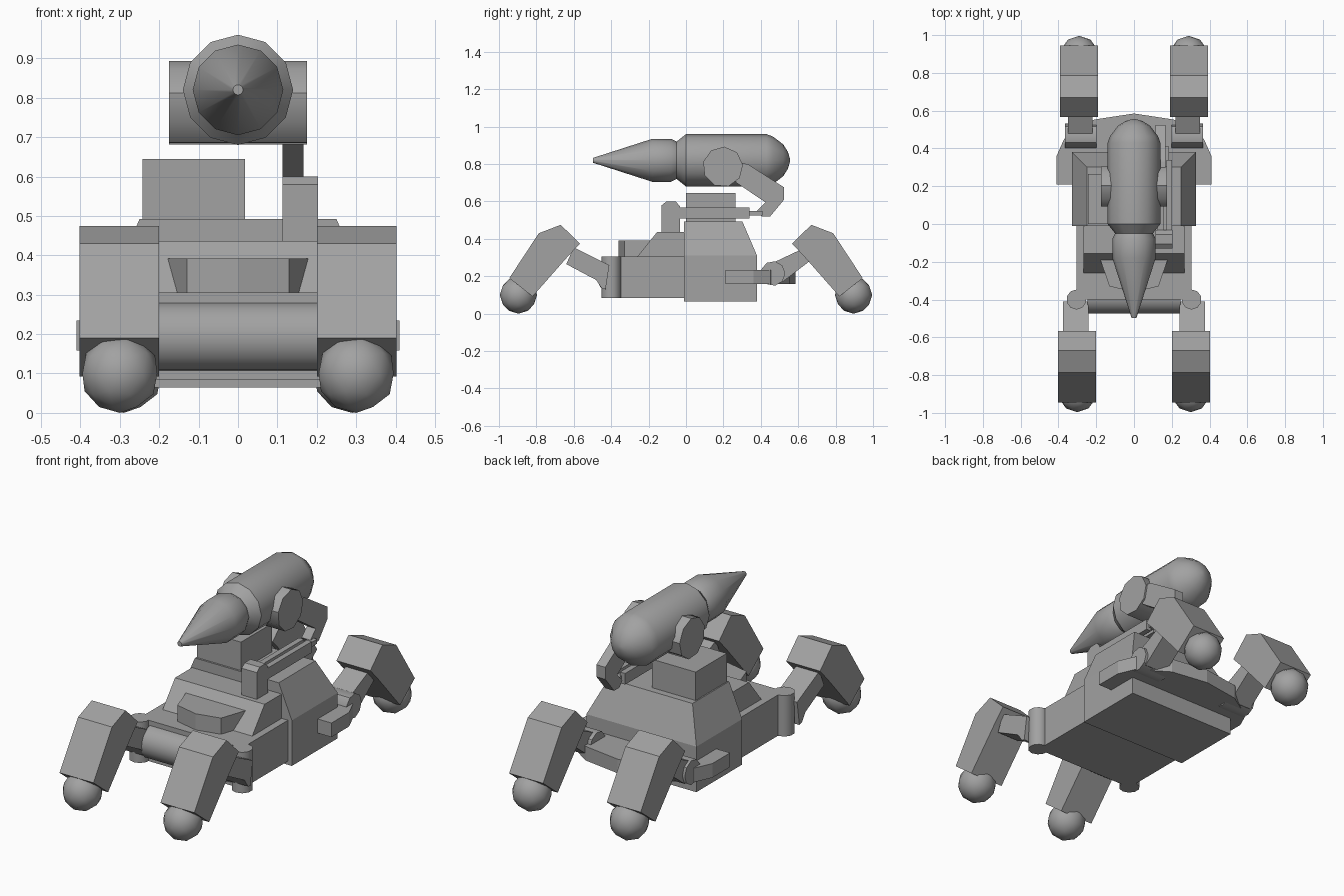
import bpy, bmesh, math
from mathutils import Vector, Matrix

if "Cube" in bpy.data.objects:
    bpy.data.objects.remove(bpy.data.objects["Cube"])

grey = bpy.data.materials.new("plain grey")
grey.diffuse_color = (0.36, 0.36, 0.36, 1)
grey.use_nodes = True
grey.node_tree.nodes["Principled BSDF"].inputs["Base Color"].default_value = grey.diffuse_color


def finish(name, bm, smooth=None):
    bmesh.ops.recalc_face_normals(bm, faces=bm.faces[:])
    me = bpy.data.meshes.new(name)
    bm.to_mesh(me)
    bm.free()
    me.materials.append(grey)
    ob = bpy.data.objects.new(name, me)
    bpy.context.collection.objects.link(ob)
    if smooth:
        bpy.ops.object.select_all(action='DESELECT')
        bpy.context.view_layer.objects.active = ob
        ob.select_set(True)
        bpy.ops.object.shade_smooth_by_angle(angle=math.radians(smooth))
    return ob


def loft(name, a, b):
    """Solid between two matching outlines."""
    bm = bmesh.new()
    va = [bm.verts.new(p) for p in a]
    vb = [bm.verts.new(p) for p in b]
    bm.faces.new(va)
    bm.faces.new(vb[::-1])
    for i in range(len(va)):
        j = (i + 1) % len(va)
        bm.faces.new((va[i], va[j], vb[j], vb[i]))
    return finish(name, bm)


def side_prism(name, yz, x0, x1):
    return loft(name, [(x0, y, z) for y, z in yz], [(x1, y, z) for y, z in yz])


def plan_prism(name, xy, z0, z1):
    return loft(name, [(x, y, z0) for x, y in xy], [(x, y, z1) for x, y in xy])


def rect(x0, x1, y0, y1):
    return [(x0, y0), (x1, y0), (x1, y1), (x0, y1)]


def cylinder(name, center, r, length, axis, sides, turn=0.0):
    bm = bmesh.new()
    bmesh.ops.create_cone(bm, cap_ends=True, segments=sides, radius1=r, radius2=r, depth=length)
    m = Matrix.Rotation(turn, 4, 'Z')
    if axis == 'X':
        m = Matrix.Rotation(math.pi / 2, 4, 'Y') @ m
    bm.transform(Matrix.Translation(Vector(center)) @ m)
    return finish(name, bm, 40 if sides > 8 else None)


def lathe_y(name, prof, z, sides):
    """Rings of (y, radius) round a lengthwise axis."""
    bm = bmesh.new()
    rings = [[bm.verts.new((r * math.sin(2 * math.pi * k / sides), y,
                            z + r * math.cos(2 * math.pi * k / sides)))
              for k in range(sides)] for y, r in prof]
    for a, b in zip(rings, rings[1:]):
        for k in range(sides):
            j = (k + 1) % sides
            bm.faces.new((a[k], a[j], b[j], b[k]))
    bm.faces.new(rings[0])
    bm.faces.new(rings[-1])
    return finish(name, bm, 35)


def ball(name, center, r):
    bm = bmesh.new()
    bmesh.ops.create_icosphere(bm, subdivisions=2, radius=r,
                               matrix=Matrix.Translation(Vector(center)))
    return finish(name, bm, 40)


# Hull: rear block with tapered roof, front block, sloped deck
base = rect(-.328, .328, -.01, .38)
plan_prism("rear_hull", base, .065, .31)
loft("rear_roof", [(x, y, .31) for x, y in base],
     [(x, y, .492) for x, y in rect(-.25, .25, -.01, .302)])
plan_prism("front_hull", rect(-.305, .305, -.40, -.01), .085, .305)
side_prism("front_deck", [(-.26, .305), (-.155, .436), (-.01, .436), (-.01, .305)], -.267, .267)
plan_prism("visor", [(-.18, -.185), (-.13, -.33), (0, -.36), (.13, -.33), (.18, -.185),
                     (.10, -.15), (-.10, -.15)], .30, .392)
cylinder("front_roller", (0, -.387, .193), .088, .49, 'X', 20)

# Rear bumper wrapping round the hull
half = [(.41, .21), (.41, .36), (.37, .45), (.21, .553)]
plan_prism("rear_bumper", half + [(0, .585)] + [(-x, y) for x, y in half[::-1]], .158, .234)

# Turret block
plan_prism("turret_block", rect(-.243, .018, 0, .265), .48, .645)

# Legs
thigh = [(.567, .375), (.67, .475), (.787, .43), (.945, .19), (.82, .092), (.637, .30)]
front_link = [(-.60, .355), (-.41, .26), (-.43, .13), (-.45, .135), (-.48, .18), (-.64, .265)]
rear_link = [(.64, .355), (.66, .28), (.51, .165), (.45, .19), (.46, .27)]
for s, tag in ((-1, "left"), (1, "right")):
    side_prism("front_leg_" + tag, [(-y, z) for y, z in thigh], s * .20, s * .402)
    side_prism("rear_leg_" + tag, thigh, s * .19, s * .392)
    ball("front_foot_" + tag, (s * .30, -.896, .1), .1)
    ball("rear_foot_" + tag, (s * .29, .896, .1), .1)
    side_prism("front_link_" + tag, front_link, s * .242, s * .375)
    side_prism("rear_link_" + tag, rear_link, s * .22, s * .35)
    cylinder("front_hinge_" + tag, (s * .305, -.40, .195), .053, .22, 'Z', 10)
    cylinder("rear_hinge_" + tag, (s * .282, .465, .215), .066, .165, 'X', 9)

# Missile with nose cone and rounded tail
lathe_y("missile", [(-.497, .013), (-.18, .115), (-.08, .115), (-.05, .10), (-.035, .112),
                    (0, .14), (.43, .14), (.465, .127), (.52, .085), (.545, .045), (.555, .01)],
        .82, 12)
cylinder("pivot_drum", (0, .197, .785), .108, .35, 'X', 9, .1)

# Lifting arm, push rod and post on the right
side_prism("lift_arm", [(.20, .82), (.33, .80), (.525, .675), (.525, .61), (.45, .52),
                        (.405, .52), (.38, .55), (.425, .595), (.27, .70)], .113, .166)
side_prism("arm_post", [(-.13, .40), (-.13, .58), (-.105, .60), (-.055, .60), (-.033, .575),
                        (-.033, .40)], .113, .203)
plan_prism("push_rod", rect(.145, .185, -.04, .41), .525, .55)
for x in (.125, .172):
    plan_prism("rod_rail", rect(x, x + .03, -.04, .34), .508, .568)
